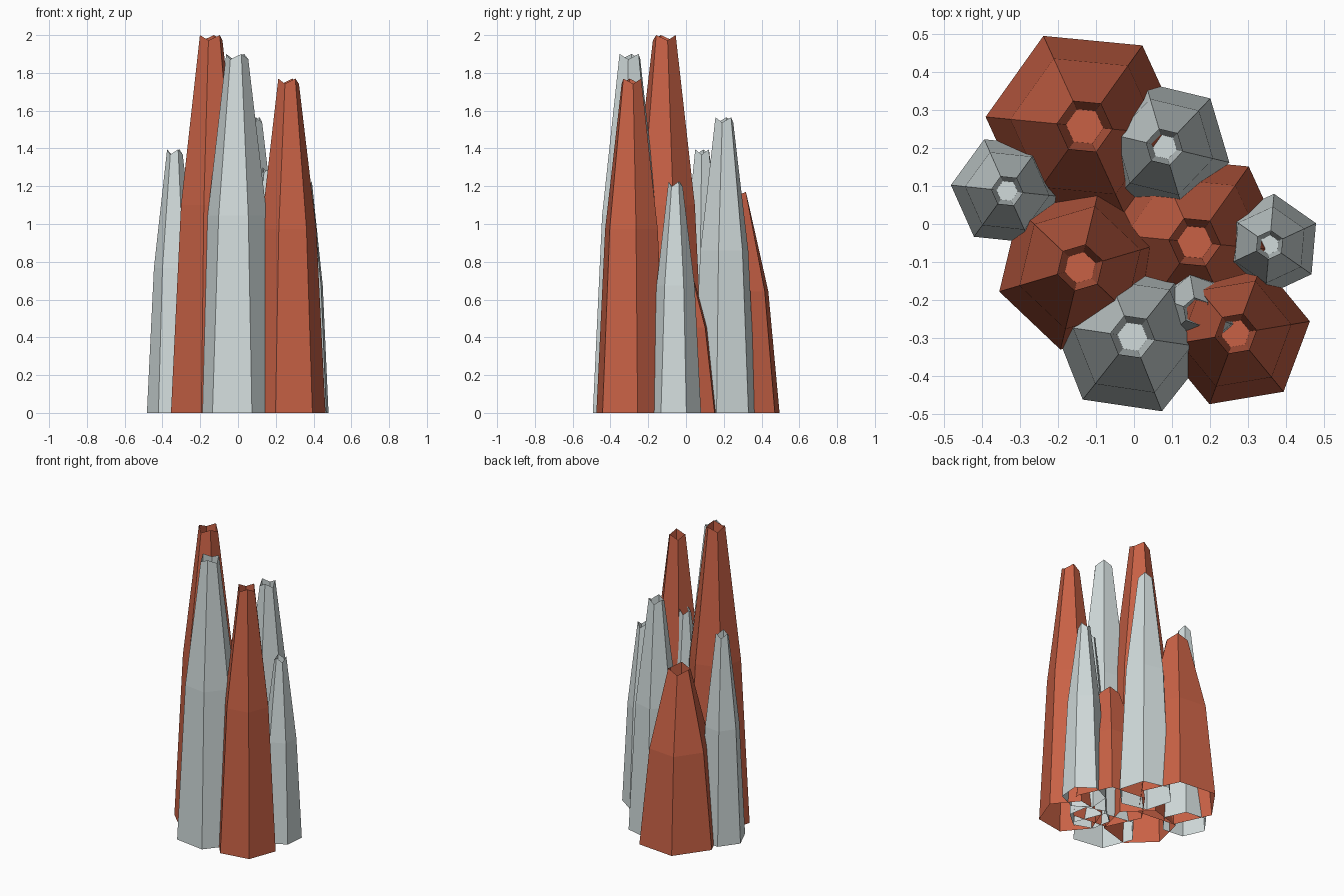
import bpy
from math import cos, sin, radians

cube = bpy.data.objects.get("Cube")
if cube:
    bpy.data.objects.remove(cube, do_unlink=True)


def make_material(name, rgb):
    mat = bpy.data.materials.new(name)
    mat.use_nodes = True
    color = (*rgb, 1.0)
    mat.diffuse_color = color
    mat.node_tree.nodes["Principled BSDF"].inputs["Base Color"].default_value = color
    return mat


red = make_material("brick red", (0.58, 0.12, 0.06))
grey = make_material("pale grey", (0.64, 0.71, 0.71))

SIDES = 6


def hollow_spire(name, x, y, radius, angle, height, mat):
    """Open-bottomed, tapering six-sided spire with a notched rim and deep hollow."""
    # (radius factor, height factor, notch depth): base, shoulder, rim, hollow floor
    rings = [(1.0, 0.0, 0.0), (0.75, 0.55, 0.0), (0.28, 1.0, 0.028), (0.19, 0.35, 0.0)]
    verts, faces = [], []
    for r, h, notch in rings:
        for i in range(SIDES):
            a = radians(angle + i * 360 / SIDES)
            z = height * h - notch * (i % 2)
            verts.append((radius * r * cos(a), radius * r * sin(a), z))
    for k in range(len(rings) - 1):
        for i in range(SIDES):
            j = (i + 1) % SIDES
            low, high = k * SIDES, (k + 1) * SIDES
            faces.append((low + i, low + j, high + j, high + i))
    last = (len(rings) - 1) * SIDES
    faces.append(tuple(range(last, last + SIDES)))

    mesh = bpy.data.meshes.new(name)
    mesh.from_pydata(verts, [], faces)
    mesh.materials.append(mat)
    obj = bpy.data.objects.new(name, mesh)
    obj.location = (x, y, 0)
    bpy.context.collection.objects.link(obj)
    return obj


# Red spires
hollow_spire("tall_red_spire", -0.142, -0.115, 0.222, 76.5, 2.0, red)
hollow_spire("front_red_spire", 0.268, -0.289, 0.198, 69.5, 1.77, red)
hollow_spire("back_red_spire", -0.13, 0.257, 0.262, 54.5, 1.17, red)
hollow_spire("centre_red_spire", 0.16, -0.048, 0.245, 54.5, 0.82, red)

# Grey spires
hollow_spire("front_grey_spire", -0.004, -0.297, 0.211, 51.6, 1.9, grey)
hollow_spire("back_grey_spire", 0.08, 0.203, 0.176, 46.5, 1.565, grey)
hollow_spire("right_grey_spire", -0.334, 0.087, 0.149, 54, 1.395, grey)
hollow_spire("small_grey_spire", 0.165, -0.23, 0.13, 40, 1.3, grey)
hollow_spire("left_grey_spire", 0.357, -0.055, 0.135, 25, 1.225, grey)
